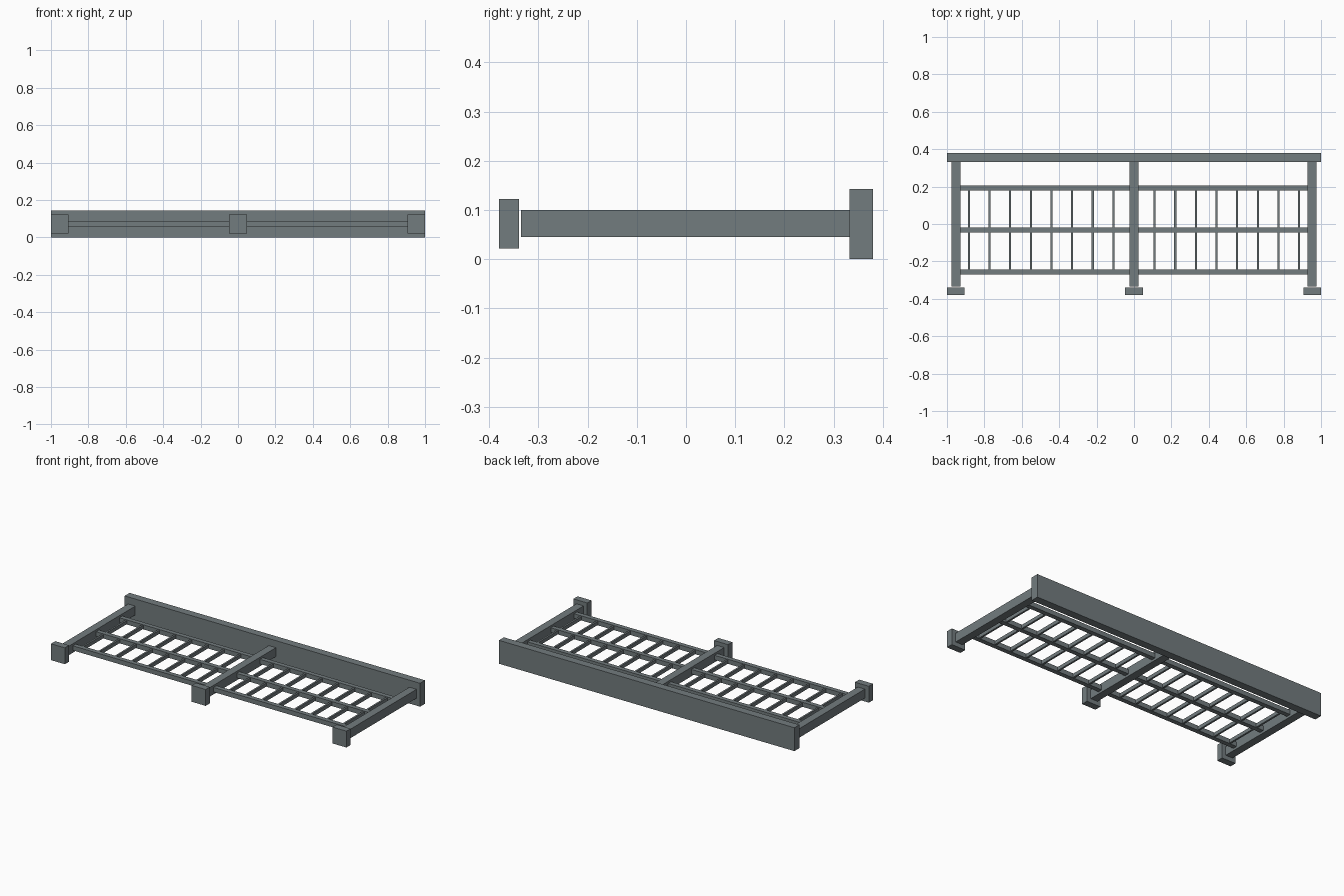
import bpy

cube = bpy.data.objects.get("Cube")
if cube:
    bpy.data.objects.remove(cube, do_unlink=True)

# Single painted-steel colour
steel = bpy.data.materials.new("slate grey steel")
colour = (0.17, 0.2, 0.21, 1)
steel.diffuse_color = colour
steel.use_nodes = True
steel.node_tree.nodes["Principled BSDF"].inputs["Base Color"].default_value = colour


def box(name, x, y, z):
    """Box from (min, max) ranges on each axis."""
    bpy.ops.mesh.primitive_cube_add(size=1, location=[sum(r) / 2 for r in (x, y, z)])
    ob = bpy.context.object
    ob.name = name
    ob.scale = [r[1] - r[0] for r in (x, y, z)]
    bpy.ops.object.transform_apply(location=False, rotation=False, scale=True)
    ob.data.materials.append(steel)
    return ob


def span(centre, width):
    return (centre - width / 2, centre + width / 2)


# Tall board along the back
box("back_board", (-1, 1), (0.332, 0.38), (0, 0.143))

# Cross beams, each with an end block at the front
for side, beam_x, block_x in (("right", -0.952, -0.953), ("middle", 0, 0), ("left", 0.952, 0.953)):
    box(side + "_beam", span(beam_x, 0.048), (-0.335, 0.332), (0.045, 0.1))
    box(side + "_end_block", span(block_x, 0.094), (-0.38, -0.339), (0.022, 0.122))

# Long rails, interrupted by the middle beam
rails = (-0.257, -0.032, 0.193)
for name, y in zip(("front", "centre", "back"), rails):
    for side, x in (("right", (-0.93, -0.024)), ("left", (0.024, 0.93))):
        box(f"{name}_rail_{side}", x, span(y, 0.028), (0.059, 0.087))

# Thin slats bridging the gaps between rails
for i in range(-8, 9):
    if i == 0:
        continue
    for row, (a, b) in zip(("front", "back"), zip(rails, rails[1:])):
        box(f"{row}_slat", span(i * 0.1103, 0.011), (a + 0.014, b - 0.014), (0.062, 0.084))
